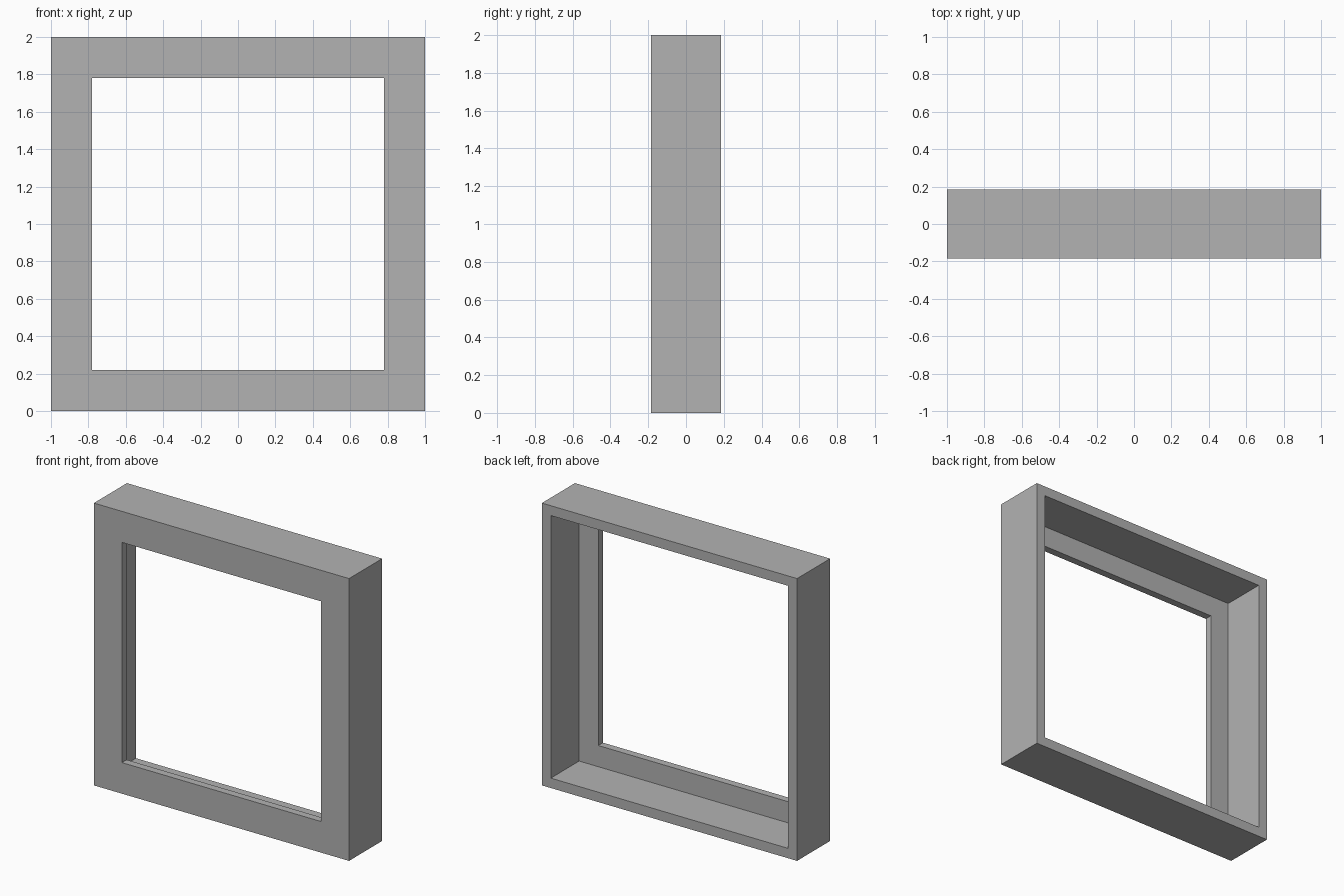
import bpy
import bmesh

cube = bpy.data.objects.get("Cube")
if cube:
    bpy.data.objects.remove(cube, do_unlink=True)

# Main dimensions
OUTER, REBATE, OPENING = 1.0, 0.93, 0.78
FRONT, LIP_BACK, BACK = -0.185, -0.132, 0.185

grey = bpy.data.materials.new("plain grey")
grey.use_nodes = True
colour = (0.448, 0.448, 0.448, 1)
grey.diffuse_color = colour
grey.node_tree.nodes["Principled BSDF"].inputs["Base Color"].default_value = colour

# Closed cross-section: (half size of the square ring, depth)
profile = [
    (OUTER, FRONT), (OUTER, BACK),
    (REBATE, BACK), (REBATE, LIP_BACK),
    (OPENING, LIP_BACK), (OPENING, FRONT),
]


def square_ring(bm, half, y):
    corners = ((-1, -1), (1, -1), (1, 1), (-1, 1))
    return [bm.verts.new((sx * half, y, 1 + sz * half)) for sx, sz in corners]


# Square frame with a stepped rebate open to the back
bm = bmesh.new()
rings = [square_ring(bm, half, y) for half, y in profile]
for i, ring in enumerate(rings):
    following = rings[(i + 1) % len(rings)]
    for j in range(4):
        k = (j + 1) % 4
        bm.faces.new((ring[j], ring[k], following[k], following[j]))
bmesh.ops.recalc_face_normals(bm, faces=bm.faces)

mesh = bpy.data.meshes.new("window_frame")
bm.to_mesh(mesh)
bm.free()
mesh.materials.append(grey)
frame = bpy.data.objects.new("window_frame", mesh)
bpy.context.collection.objects.link(frame)
